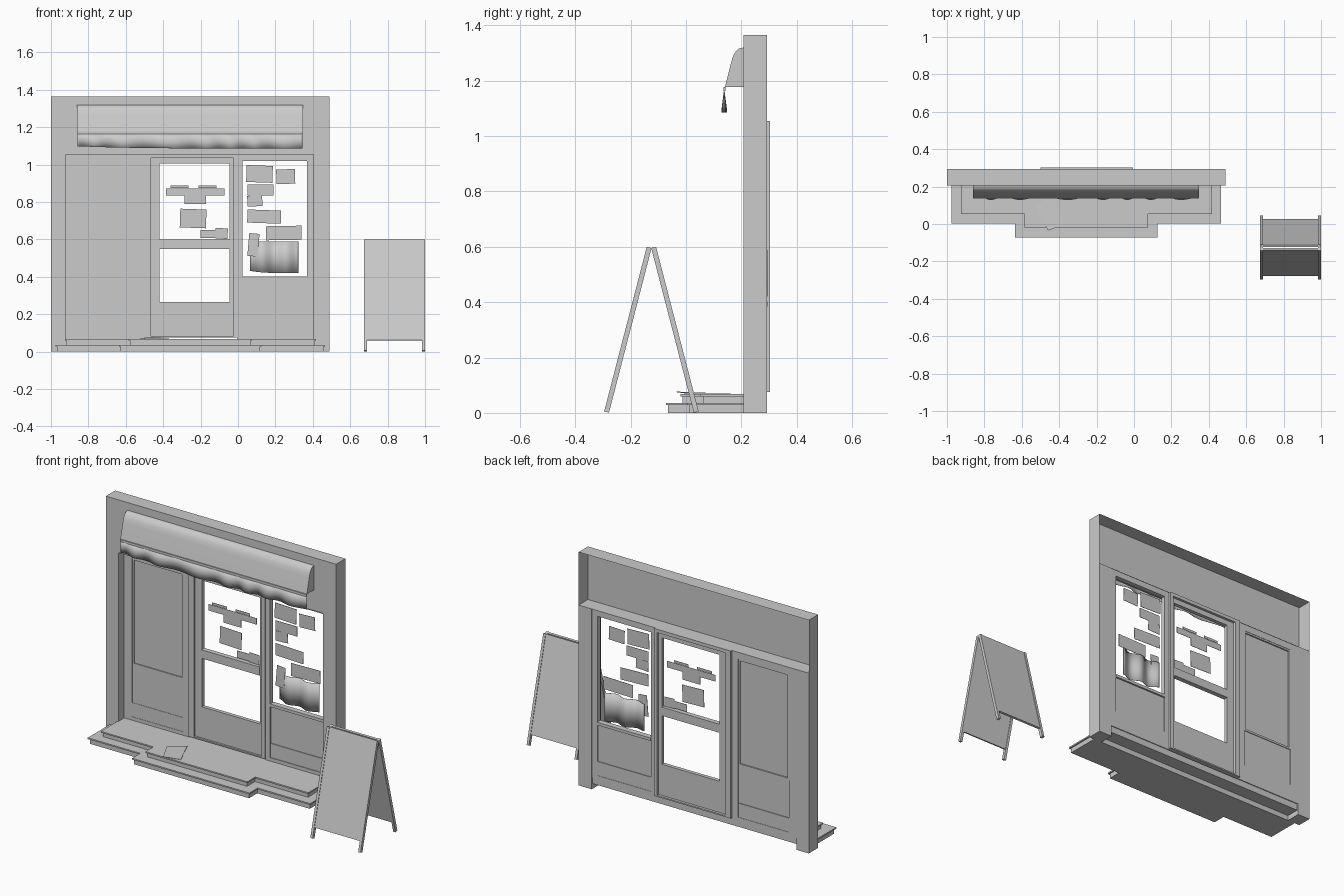
import bpy, bmesh, math
from mathutils import Vector, Matrix

cube = bpy.data.objects.get("Cube")
if cube:
    bpy.data.objects.remove(cube, do_unlink=True)

grey = bpy.data.materials.new("plain_grey")
grey.use_nodes = True
COLOUR = (0.6, 0.6, 0.6, 1)
grey.diffuse_color = COLOUR
grey.node_tree.nodes["Principled BSDF"].inputs["Base Color"].default_value = COLOUR


def finish(name, bm):
    bmesh.ops.recalc_face_normals(bm, faces=bm.faces)
    mesh = bpy.data.meshes.new(name)
    bm.to_mesh(mesh)
    bm.free()
    mesh.materials.append(grey)
    obj = bpy.data.objects.new(name, mesh)
    bpy.context.collection.objects.link(obj)
    return obj


def add_box(bm, x, y, z):
    size = Matrix.Diagonal((x[1] - x[0], y[1] - y[0], z[1] - z[0], 1))
    mid = Matrix.Translation((sum(x) / 2, sum(y) / 2, sum(z) / 2))
    return bmesh.ops.create_cube(bm, size=1, matrix=mid @ size)


def box(name, x, y, z):
    bm = bmesh.new()
    add_box(bm, x, y, z)
    return finish(name, bm)


def frame(name, x, y, z, left, right, bottom, top):
    """Rectangular frame of two stiles and two rails."""
    bm = bmesh.new()
    add_box(bm, (x[0], x[0] + left), y, z)
    add_box(bm, (x[1] - right, x[1]), y, z)
    inner = (x[0] + left, x[1] - right)
    add_box(bm, inner, y, (z[0], z[0] + bottom))
    add_box(bm, inner, y, (z[1] - top, z[1]))
    return finish(name, bm)


def prism(name, points, offset):
    """Extrude a closed outline along an offset."""
    bm = bmesh.new()
    face = bm.faces.new([bm.verts.new(p) for p in points])
    ext = bmesh.ops.extrude_face_region(bm, geom=[face])
    moved = [v for v in ext["geom"] if isinstance(v, bmesh.types.BMVert)]
    bmesh.ops.translate(bm, verts=moved, vec=offset)
    return finish(name, bm)


def wavy_sheet(name, x, z, y, depth, count):
    """Thin cloth or paper sheet; depth(u, v) gives its offset in y, v = 0 at the top."""
    bm = bmesh.new()
    rows = []
    for v in (0, 0.5, 1):
        row = []
        for i in range(count + 1):
            u = i / count
            low = z[0] + 0.012 * (1 - u) ** 4
            row.append(bm.verts.new((x[0] + u * (x[1] - x[0]), y + depth(u, v),
                                     z[1] + v * (low - z[1]))))
        rows.append(row)
    for a, b in zip(rows, rows[1:]):
        for i in range(count):
            bm.faces.new((a[i], a[i + 1], b[i + 1], b[i]))
    obj = finish(name, bm)
    for poly in obj.data.polygons:
        poly.use_smooth = True
    solid = obj.modifiers.new("thickness", "SOLIDIFY")
    solid.thickness = 0.002
    return obj


# Wall: two piers and a lintel that is open at the back
WALL_Y = (0.207, 0.293)
HEAD = 1.055
box("wall_pier_right", (-1, -0.92), WALL_Y, (0, HEAD))
box("wall_pier_left", (0.405, 0.49), WALL_Y, (0, HEAD))
bm = bmesh.new()
add_box(bm, (-1, 0.49), WALL_Y, (HEAD, 1.365))
bm.faces.ensure_lookup_table()
back = [f for f in bm.faces if f.calc_center_median().y > WALL_Y[1] - 0.01]
bmesh.ops.delete(bm, geom=back, context="FACES")
finish("wall_lintel", bm)


# Two steps with a centre bay and a thin overhanging nosing
def step(name, x, y, bay_x, bay_y, z, back_y):
    for part, inset, low, high in (("riser", 0.008, z[0], z[1] - 0.008),
                                   ("tread", 0, z[1] - 0.008, z[1])):
        xa, xb = x[0] + inset, x[1] - inset
        ba, bb = bay_x[0] + inset, bay_x[1] - inset
        yf, yb = y + inset, bay_y + inset
        outline = [(xa, back_y), (xa, yf), (ba, yf), (ba, yb),
                   (bb, yb), (bb, yf), (xb, yf), (xb, back_y)]
        prism(f"{name}_{part}", [(px, py, low) for px, py in outline],
              Vector((0, 0, high - low)))


step("lower_step", (-0.975, 0.465), 0.003, (-0.635, 0.125), -0.073, (0, 0.036), 0.207)
step("upper_step", (-0.925, 0.418), 0.053, (-0.585, 0.075), -0.02, (0.036, 0.068), 0.207)
box("threshold", (-0.92, 0.405), (0.207, 0.285), (0.03, 0.068))
prism("fallen_paper", [(-0.525, 0.09, 0.07), (-0.44, 0.16, 0.07),
                       (-0.37, 0, 0.07), (-0.46, -0.035, 0.075)], Vector((0, 0, 0.002)))

# Shuttered bay on the right
PANE_Y = (0.262, 0.29)
frame("shutter_frame", (-0.92, -0.5), PANE_Y, (0.068, HEAD), 0.05, 0.04, 0.02, 0.04)
box("shutter_upper_panel", (-0.87, -0.54), (0.272, 0.28), (0.39, 1.015))
frame("shutter_moulding", (-0.87, -0.54), (0.266, 0.288), (0.39, 1.015),
      0.01, 0.01, 0.012, 0.01)
box("shutter_lower_panel", (-0.87, -0.54), (0.266, 0.284), (0.088, 0.39))
box("shutter_kick_rail", (-0.87, -0.54), (0.264, 0.288), (0.088, 0.17))

# Door with a glazed opening and a middle rail
frame("door_casing", (-0.5, -0.005), (0.255, 0.303), (0.075, HEAD), 0.035, 0.02, 0.008, 0.02)
frame("door_leaf", (-0.465, -0.025), (0.266, 0.288), (0.08, 1.035), 0.045, 0.02, 0.185, 0.03)
box("door_middle_rail", (-0.42, -0.045), (0.262, 0.29), (0.55, 0.6))

# Display window on the left
frame("window_frame", (-0.005, 0.405), PANE_Y, (0.068, HEAD), 0.03, 0.035, 0.02, 0.035)
box("window_lower_panel", (0.025, 0.37), (0.27, 0.284), (0.088, 0.39))
box("window_kick_rail", (0.025, 0.37), (0.266, 0.288), (0.088, 0.17))
box("window_sill", (0.025, 0.37), (0.262, 0.294), (0.385, 0.402))


# Papers taped inside the glass: x range, z range, tilt in degrees
def paper(name, x, z, tilt=0):
    cx, cz = sum(x) / 2, sum(z) / 2
    obj = box(name, (x[0] - cx, x[1] - cx), (-0.001, 0.001), (z[0] - cz, z[1] - cz))
    obj.location = (cx, 0.276, cz)
    obj.rotation_euler.y = math.radians(tilt)


papers = [
    ((0.045, 0.185), (0.905, 0.995), 2), ((0.205, 0.305), (0.897, 0.975), -2),
    ((0.05, 0.19), (0.835, 0.893), 0), ((0.05, 0.13), (0.777, 0.835), -3),
    ((0.05, 0.23), (0.687, 0.757), 2), ((0.15, 0.34), (0.597, 0.672), -1),
    ((0.055, 0.11), (0.51, 0.632), 5),
    ((-0.31, -0.17), (0.662, 0.762), 2), ((-0.2, -0.055), (0.608, 0.65), 0),
    ((-0.12, -0.055), (0.604, 0.66), 2)]
for i, (px, pz, tilt) in enumerate(papers):
    paper(f"paper_{i + 1}", px, pz, tilt)
paper("hours_sign", (-0.385, -0.072), (0.835, 0.872))
paper("hours_sign_foot", (-0.285, -0.172), (0.79, 0.835))
for side, px in (("right", -0.36), ("left", -0.21)):
    paper(f"hours_sign_tab_{side}", (px, px + 0.095), (0.874, 0.888))
wavy_sheet("curled_poster", (0.065, 0.322), (0.42, 0.588), 0.283,
           lambda u, v: 0.011 * math.cos(u * 4 * math.pi), 24)

# Awning with a curved hood and a hanging cloth
profile = [(0.207, 1.32), (0.192, 1.317), (0.181, 1.308), (0.17, 1.29), (0.163, 1.265),
           (0.141, 1.177), (0.207, 1.177)]
hood = prism("awning_hood", [(-0.86, y, z) for y, z in profile], Vector((1.207, 0, 0)))
for p in hood.data.polygons:
    p.use_smooth = True
bpy.context.view_layer.objects.active = hood
hood.select_set(True)
bpy.ops.object.shade_smooth_by_angle(angle=math.radians(35))
hood.select_set(False)
box("awning_rail", (-0.86, 0.347), (0.136, 0.142), (1.163, 1.177))
wavy_sheet("awning_valance", (-0.858, 0.345), (1.086, 1.165), 0.139,
           lambda u, v: 0.009 * v * math.sin(u * 44 + 2 * math.sin(u * 9)), 120)


# Folding pavement sign: two leaning leaves with side rails as legs
def leaf(name, foot_y, top_y):
    lean = math.atan2(top_y - foot_y, 0.595)
    length = math.hypot(top_y - foot_y, 0.595)
    bm = bmesh.new()
    for x in (0.675, 0.985):
        add_box(bm, (x, x + 0.015), (-0.009, 0.009), (0, length))
    add_box(bm, (0.69, 0.985), (-0.006, 0.006), (0.06, length))
    obj = finish(name, bm)
    obj.location = (0, foot_y, 0.003)
    obj.rotation_euler.x = -lean


leaf("sign_front_leaf", -0.287, -0.133)
leaf("sign_back_leaf", 0.037, -0.117)
